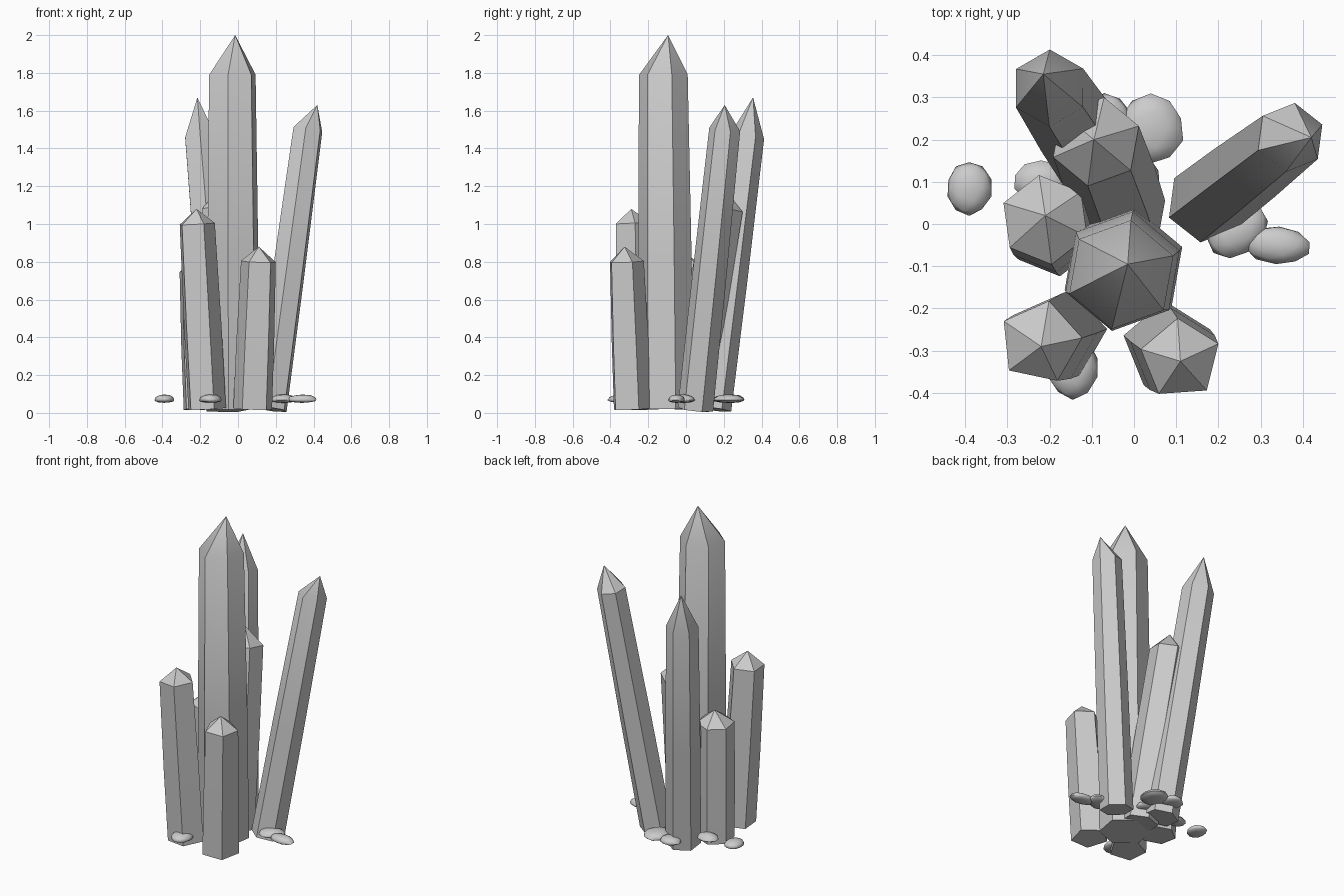
import bpy, bmesh, math, random
from mathutils import Vector, Matrix

cube = bpy.data.objects.get("Cube")
if cube:
    bpy.data.objects.remove(cube, do_unlink=True)
random.seed(4)

GREY = (0.6, 0.6, 0.6, 1)
stone = bpy.data.materials.new("grey_stone")
stone.use_nodes = True
stone.diffuse_color = GREY
stone.node_tree.nodes["Principled BSDF"].inputs["Base Color"].default_value = GREY


def finish(name, bm, angle):
    bmesh.ops.recalc_face_normals(bm, faces=bm.faces)
    mesh = bpy.data.meshes.new(name)
    bm.to_mesh(mesh)
    bm.free()
    mesh.materials.append(stone)
    obj = bpy.data.objects.new(name, mesh)
    bpy.context.collection.objects.link(obj)
    bpy.ops.object.select_all(action='DESELECT')
    obj.select_set(True)
    bpy.context.view_layer.objects.active = obj
    bpy.ops.object.shade_smooth_by_angle(angle=math.radians(angle))


def crystal(name, base, shoulder, tip, r_base, r_top, sides, phase):
    """Faceted leaning prism with a pointed cap; rings lie square to its axis."""
    base, shoulder, tip = Vector((*base, 0.02)), Vector(shoulder), Vector(tip)
    tilt = Vector((0, 0, 1)).rotation_difference(shoulder - base)
    bm = bmesh.new()
    rings = []
    for t, r in ((0, r_base), (0.45, (r_base + r_top) / 2 * 1.03), (1, r_top)):
        ring = []
        for i in range(sides):
            a = math.radians(phase) + math.tau * i / sides
            offset = Vector((math.cos(a), math.sin(a), 0)) * r
            ring.append(bm.verts.new(base.lerp(shoulder, t) + tilt @ offset))
        rings.append(ring)
    point = bm.verts.new(tip)
    bm.faces.new(rings[0])
    for i in range(sides):
        j = (i + 1) % sides
        for low, high in zip(rings, rings[1:]):
            bm.faces.new((low[i], low[j], high[j], high[i]))
        bm.faces.new((rings[-1][i], rings[-1][j], point))
    finish(name, bm, 35)


def pebble(name, x, y, rx, ry, turn):
    """Flattened rounded stone with a shallow underside."""
    bm = bmesh.new()
    bmesh.ops.create_icosphere(bm, subdivisions=2, radius=1)
    for v in bm.verts:
        v.co *= random.uniform(0.95, 1.04)
        v.co = Vector((v.co.x * rx, v.co.y * ry, v.co.z * (0.03 if v.co.z > 0 else 0.015)))
    bm.transform(Matrix.Translation((x, y, 0.068)) @ Matrix.Rotation(math.radians(turn), 4, 'Z'))
    finish(name, bm, 50)


# Crystal cluster
crystal("main_crystal", (-0.025, -0.105), (-0.03, -0.12, 1.79), (-0.015, -0.095, 2.0), 0.148, 0.131, 6, 20)
crystal("back_tall_crystal", (-0.08, 0.14), (-0.2, 0.322, 1.46), (-0.215, 0.355, 1.67), 0.1, 0.092, 6, 30)
crystal("back_middle_crystal", (-0.025, 0.02), (-0.09, 0.195, 1.08), (-0.095, 0.2, 1.19), 0.105, 0.108, 6, 20)
crystal("left_leaning_crystal", (0.17, 0.05), (0.37, 0.205, 1.5), (0.42, 0.205, 1.63), 0.095, 0.083, 6, 22)
crystal("front_right_crystal", (-0.17, -0.26), (-0.222, -0.28, 1.0), (-0.22, -0.29, 1.08), 0.107, 0.1, 5, 6)
crystal("front_short_crystal", (0.08, -0.29), (0.11, -0.32, 0.8), (0.11, -0.325, 0.88), 0.108, 0.097, 5, 22)
crystal("right_short_crystal", (-0.19, -0.02), (-0.21, 0.01, 0.75), (-0.21, 0.02, 0.83), 0.105, 0.107, 6, 38)

# Loose pebbles around the base
for i, spec in enumerate((
    (-0.39, 0.085, 0.054, 0.064, 0),
    (0.04, 0.225, 0.078, 0.085, 0),
    (-0.07, 0.25, 0.065, 0.06, 0),
    (-0.22, 0.1, 0.065, 0.05, 0),
    (0.01, 0.11, 0.05, 0.05, 0),
    (0.245, -0.015, 0.08, 0.058, 30),
    (0.34, -0.05, 0.08, 0.045, -5),
    (-0.145, -0.34, 0.062, 0.075, 0),
)):
    pebble(f"pebble_{i + 1}", *spec)
